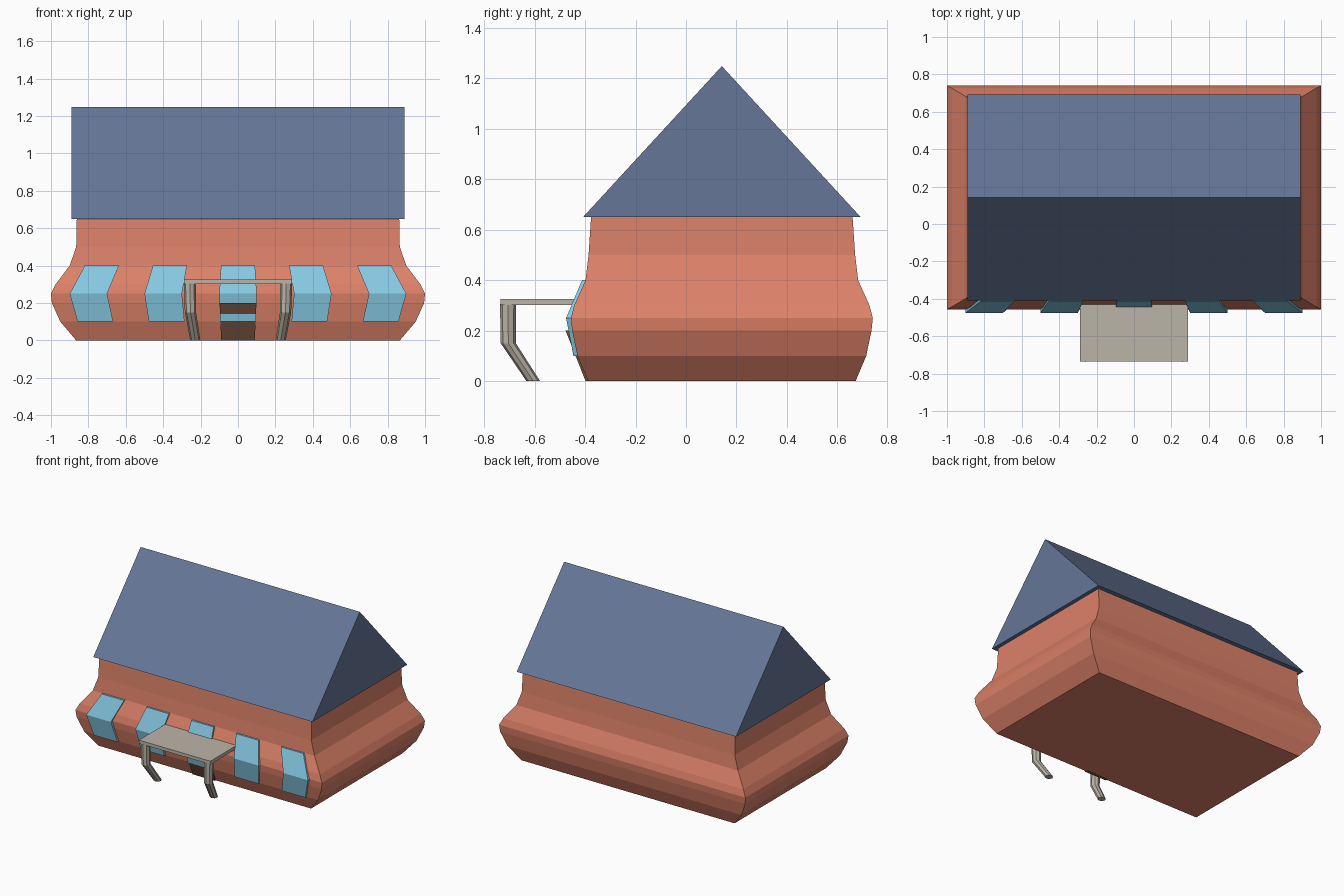
import bpy, bmesh, math

if "Cube" in bpy.data.objects:
    bpy.data.objects.remove(bpy.data.objects["Cube"])

def mat(name, c):
    m = bpy.data.materials.new(name)
    m.diffuse_color = (*c, 1)
    m.use_nodes = True
    m.node_tree.nodes["Principled BSDF"].inputs["Base Color"].default_value = m.diffuse_color
    return m

BRICK = mat("brick", (0.72, 0.22, 0.14))
SLATE = mat("slate", (0.13, 0.18, 0.31))
GLASS = mat("glass", (0.24, 0.58, 0.76))
WOOD = mat("wood", (0.16, 0.08, 0.045))
STONE = mat("stone", (0.50, 0.46, 0.39))

def loft(name, rings, material):
    """Skin a stack of equal-sized rings and cap both ends."""
    bm = bmesh.new()
    loops = [[bm.verts.new(p) for p in r] for r in rings]
    n = len(loops[0])
    for a, b in zip(loops, loops[1:]):
        for i in range(n):
            j = (i + 1) % n
            bm.faces.new((a[i], a[j], b[j], b[i]))
    bm.faces.new(loops[0][::-1])
    bm.faces.new(loops[-1])
    bmesh.ops.recalc_face_normals(bm, faces=bm.faces)
    me = bpy.data.meshes.new(name)
    bm.to_mesh(me)
    bm.free()
    me.materials.append(material)
    ob = bpy.data.objects.new(name, me)
    bpy.context.collection.objects.link(ob)
    return ob

def rect(x0, x1, y0, y1, z):
    return [(x0, y0, z), (x1, y0, z), (x1, y1, z), (x0, y1, z)]

CY = 0.142  # middle of the house in depth

# Bulging walls: height, half width, half depth
walls = [(0, .865, .53), (.1, .95, .572), (.2, .995, .593), (.25, 1.0, .598),
         (.3, .975, .585), (.4, .9, .54), (.5, .865, .528), (.65, .862, .518)]
loft("walls", [rect(-x, x, CY - y, CY + y, z) for z, x, y in walls], BRICK)

# Gable roof
loft("roof", [[(x, CY - .55, .65), (x, CY + .55, .65), (x, CY, 1.248)]
              for x in (-.89, .89)], SLATE)

# Windows following the bulge: height, sideways scale, front y
bulge = [(.1, .953, -.446), (.25, 1.0, -.475), (.4, .91, -.412)]
for i in range(5):
    c = -.8 + .4 * i
    loft(f"window_{i + 1}", [rect((c - .1) * s, (c + .1) * s, y, y + .035, z)
                             for z, s, y in bulge], GLASS)

# Door
loft("door", [rect(-w, w, y, y + .03, z)
              for z, w, y in ((0, .09, -.398), (.2, .098, -.477))], WOOD)

# Porch canopy
loft("porch_canopy", [rect(-.29, .29, -.735, -.425, z) for z in (.302, .326)], STONE)

# Bent porch posts: height, x, y, radius
post = [(0, .228, -.605, .027), (.15, .254, -.704, .030), (.305, .258, -.705, .032)]
for side, label in ((-1, "left"), (1, "right")):
    loft(f"porch_post_{label}",
         [[(side * x + r * math.cos(math.tau * k / 8),
            y + r * math.sin(math.tau * k / 8), z) for k in range(8)]
          for z, x, y, r in post], STONE)
